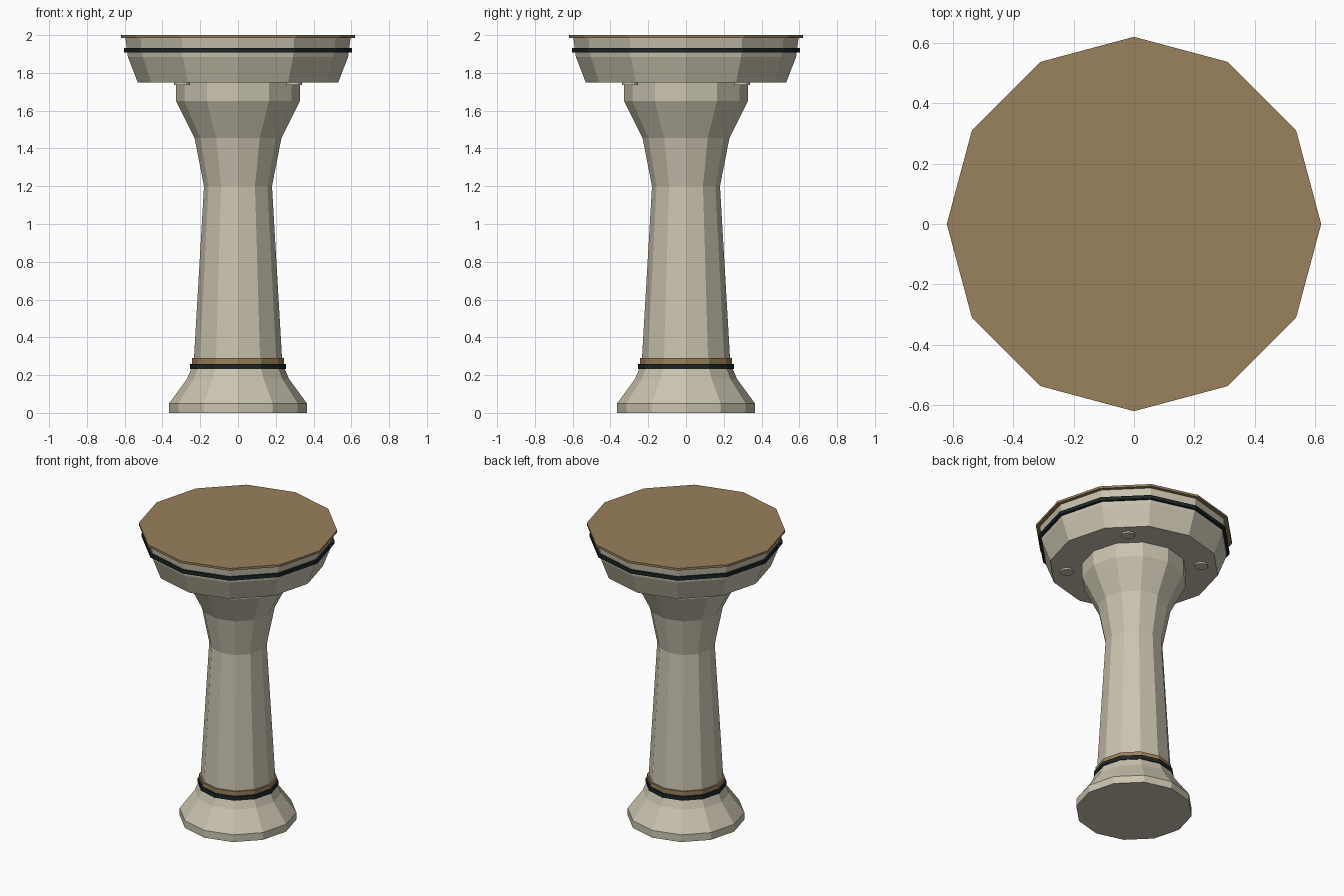
import bpy
import bmesh
import math

if "Cube" in bpy.data.objects:
    bpy.data.objects.remove(bpy.data.objects["Cube"])

SIDES = 12


def material(name, rgb):
    m = bpy.data.materials.new(name)
    m.diffuse_color = (*rgb, 1.0)
    m.use_nodes = True
    m.node_tree.nodes["Principled BSDF"].inputs["Base Color"].default_value = m.diffuse_color
    return m


STONE = material("pale stone", (0.59, 0.55, 0.43))
BROWN = material("bronze brown", (0.32, 0.22, 0.107))
DARK = material("dark trim", (0.011, 0.018, 0.018))


def turned(name, profile, mat, sides=SIDES, centre=(0, 0)):
    """Faceted solid turned from (radius, height) points, capped at both ends."""
    bm = bmesh.new()
    rings = []
    for r, z in profile:
        rings.append([bm.verts.new((centre[0] + r * math.cos(2 * math.pi * i / sides),
                                    centre[1] + r * math.sin(2 * math.pi * i / sides), z))
                      for i in range(sides)])
    for low, high in zip(rings, rings[1:]):
        for i in range(sides):
            j = (i + 1) % sides
            bm.faces.new((low[i], low[j], high[j], high[i]))
    bm.faces.new(rings[0][::-1])
    bm.faces.new(rings[-1])
    mesh = bpy.data.meshes.new(name)
    bm.to_mesh(mesh)
    bm.free()
    mesh.materials.append(mat)
    obj = bpy.data.objects.new(name, mesh)
    bpy.context.collection.objects.link(obj)
    return obj


# Flared foot
turned("foot", [(0.365, 0), (0.365, 0.05), (0.27, 0.18), (0.245, 0.24)], STONE)

# Trim rings around the bottom of the column
turned("foot_dark_ring", [(0.253, 0.232), (0.253, 0.26)], DARK)
turned("foot_brown_ring", [(0.243, 0.26), (0.243, 0.29)], BROWN)

# Tapering column and flared neck
turned("column", [(0.236, 0.24), (0.215, 0.6), (0.18, 1.2), (0.23, 1.455)], STONE)
turned("neck", [(0.23, 1.455), (0.328, 1.65), (0.328, 1.75)], STONE)

# Broad head with dark band and brown top plate
turned("head", [(0.53, 1.748), (0.583, 1.885), (0.596, 1.985)], STONE)
turned("head_dark_band", [(0.603, 1.907), (0.603, 1.931)], DARK)
turned("top_plate", [(0.62, 1.985), (0.62, 2.0)], BROWN)

# Four small round studs under the head
for k in range(4):
    a = math.pi / 4 + k * math.pi / 2
    turned(f"under_stud_{k + 1}", [(0.042, 1.737), (0.042, 1.75)], STONE, 12,
           (0.42 * math.cos(a), 0.42 * math.sin(a)))
